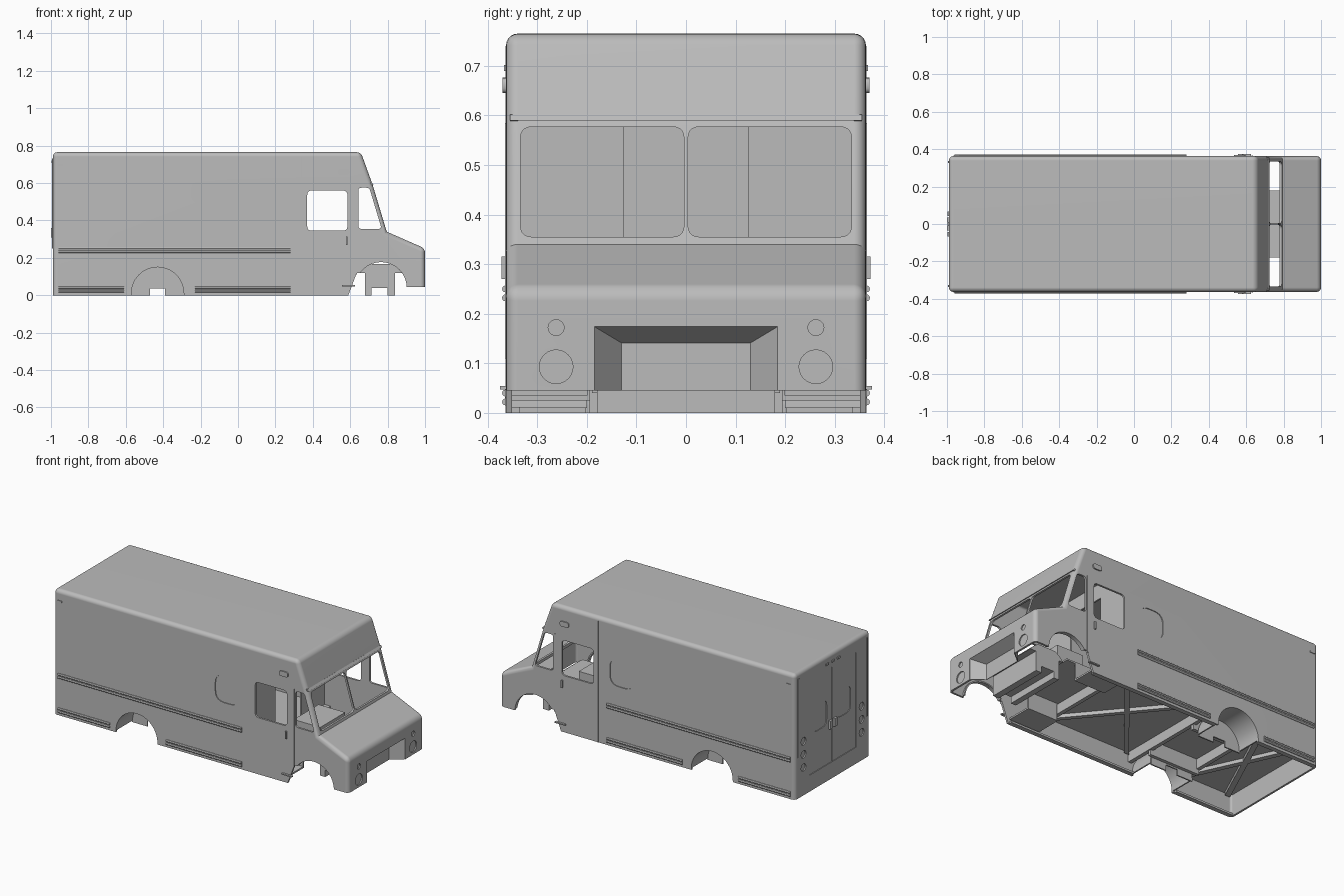
import bpy, bmesh, math
from mathutils import Vector

cube = bpy.data.objects.get("Cube")
if cube:
    bpy.data.objects.remove(cube, do_unlink=True)

paint = bpy.data.materials.new("primer_grey")
paint.use_nodes = True
GREY = (0.5, 0.5, 0.5, 1)
paint.diffuse_color = GREY
paint.node_tree.nodes["Principled BSDF"].inputs["Base Color"].default_value = GREY

W = 0.363      # half width of the body
WALL = 0.012   # sheet thickness
SIDES = (("right", -1), ("left", 1))


def finish(name, bm):
    bmesh.ops.recalc_face_normals(bm, faces=bm.faces)
    mesh = bpy.data.meshes.new(name)
    bm.to_mesh(mesh)
    bm.free()
    mesh.materials.append(paint)
    obj = bpy.data.objects.new(name, mesh)
    bpy.context.collection.objects.link(obj)
    return obj


def prism_bm(pts, axis, lo, hi):
    """Extrude a 2D outline along an axis."""
    place = {"x": lambda u, v, w: (w, u, v),
             "y": lambda u, v, w: (u, w, v),
             "z": lambda u, v, w: (u, v, w)}[axis]
    bm = bmesh.new()
    a = [bm.verts.new(place(u, v, lo)) for u, v in pts]
    b = [bm.verts.new(place(u, v, hi)) for u, v in pts]
    bm.faces.new(a)
    bm.faces.new(b[::-1])
    n = len(pts)
    for i in range(n):
        j = (i + 1) % n
        bm.faces.new((a[i], b[i], b[j], a[j]))
    bmesh.ops.recalc_face_normals(bm, faces=bm.faces)
    return bm


def prism(name, pts, axis, lo, hi):
    return finish(name, prism_bm(pts, axis, *sorted((lo, hi))))


def rect(u0, u1, v0, v1):
    u0, u1 = sorted((u0, u1))
    return [(u0, v0), (u1, v0), (u1, v1), (u0, v1)]


def box(name, x0, x1, y0, y1, z0, z1):
    return prism(name, rect(x0, x1, y0, y1), "z", z0, z1)


def rounded(pts, r, steps=5):
    """Round every corner of an outline."""
    out = []
    for i, p in enumerate(pts):
        p = Vector(p)
        a = p + (Vector(pts[i - 1]) - p).normalized() * r
        b = p + (Vector(pts[(i + 1) % len(pts)]) - p).normalized() * r
        for k in range(steps + 1):
            t = k / steps
            out.append(tuple(a * (1 - t) ** 2 + p * 2 * t * (1 - t) + b * t * t))
    return out


def arc(cx, cz, r, a0, a1, n=28):
    angles = [math.radians(a0 + (a1 - a0) * i / n) for i in range(n + 1)]
    return [(cx + r * math.cos(a), cz + r * math.sin(a)) for a in angles]


def smooth(obj):
    bpy.ops.object.select_all(action="DESELECT")
    obj.select_set(True)
    bpy.context.view_layer.objects.active = obj
    bpy.ops.object.shade_smooth_by_angle()


# Body shell: side profile, rounded edges, open underneath
profile = [(-0.99, 0), (-0.99, 0.765), (0.657, 0.765), (0.72, 0.59),
           (0.795, 0.34), (1, 0.25), (1, 0.045), (0.62, 0.045), (0.62, 0)]
bm = prism_bm(profile, "y", -W, W)
bmesh.ops.delete(bm, geom=[f for f in bm.faces if all(v.co.z < 0.05 for v in f.verts)],
                 context="FACES_ONLY")


def needs_round(e):
    a, b = (v.co for v in e.verts)
    if max(a.z, b.z) < 0.05:
        return False
    crosswise = abs(a.y - b.y) > 0.1
    return not (crosswise and 0.3 < a.z < 0.6)


bmesh.ops.bevel(bm, geom=[e for e in bm.edges if needs_round(e)], offset=0.024,
                segments=5, profile=0.5, affect="EDGES", clamp_overlap=True)
body = finish("body_shell", bm)
solid = body.modifiers.new("sheet", "SOLIDIFY")
solid.thickness, solid.offset, solid.use_even_offset = WALL, -1, True

# Openings
rear_x, rear_z, arch_r = -0.43, 0.01, 0.14
front_x, front_z, front_r = 0.765, 0.04, 0.137
cutters = [
    prism("cut_rear_arch", arc(rear_x, rear_z, arch_r, 0, 180)
          + [(rear_x - arch_r, -0.1), (rear_x + arch_r, -0.1)], "y", -1, 1),
    prism("cut_front_arch", arc(front_x, front_z, front_r, 3, 145)
          + [(0.635, 0.12), (0.59, 0), (0.57, -0.1), (0.9, -0.1)], "y", -1, 1),
    prism("cut_door_window", rounded(rect(0.37, 0.585, 0.345, 0.56), 0.025), "y", -1, 1),
    prism("cut_quarter_window", rounded([(0.643, 0.355), (0.768, 0.355), (0.702, 0.575),
                                         (0.643, 0.575)], 0.018), "y", -1, 1),
    prism("cut_grille", rect(-0.185, 0.185, 0.02, 0.174), "x", 0.95, 1.1),
    prism("cut_rear_doors", rect(-0.225, 0.225, 0.1, 0.68), "x", -1.1, -0.986),
]
for side, s in SIDES:
    # Windscreen panes, filler recesses, door panels and lamp sockets
    cutters += [
        prism("cut_windscreen_" + side, rounded(
            rect(s * 0.004, s * 0.334, 0.355, 0.577), 0.024), "x", 0.68, 0.9),
        prism("cut_filler_" + side, rounded(rect(0.1, 0.26, 0.375, 0.54), 0.06), "y",
              s * (W - 0.005), s),
        prism("cut_door_panel_" + side, rounded(rect(s * 0.05, s * 0.18, 0.34, 0.5), 0.04),
              "x", -1.1, -0.982),
        prism("cut_headlamp_" + side, arc(s * 0.262, 0.093, 0.034, 0, 345, 23), "x", 0.993, 1.1),
        prism("cut_turn_lamp_" + side, arc(s * 0.262, 0.172, 0.016, 0, 345, 23), "x", 0.993, 1.1)]
    cutters += [prism(f"cut_tail_lamp_{side}_{z}", arc(s * 0.28, z, 0.023, 0, 345, 23),
                      "x", -1.1, -0.983) for z in (0.17, 0.25, 0.33)]
for c in cutters:
    mod = body.modifiers.new(c.name, "BOOLEAN")
    mod.operation, mod.object, mod.solver = "DIFFERENCE", c, "EXACT"
bpy.context.view_layer.update()
deps = bpy.context.evaluated_depsgraph_get()
cut_mesh = bpy.data.meshes.new_from_object(body.evaluated_get(deps))
body.modifiers.clear()
body.data = cut_mesh
for c in cutters:
    bpy.data.objects.remove(c, do_unlink=True)
smooth(body)
body.modifiers.new("flat_panels", "WEIGHTED_NORMAL").keep_sharp = True

# Brow above the windscreen
prism("windscreen_brow", [(0.708, 0.602), (0.716, 0.602), (0.725, 0.59), (0.712, 0.588)],
      "y", -0.355, 0.355)

# Tapered grille pocket
bm = bmesh.new()
mouth = [bm.verts.new((0.999, y, z)) for y, z in
         [(-0.185, 0.045), (-0.185, 0.174), (0.185, 0.174), (0.185, 0.045)]]
back = [bm.verts.new((0.93, y, z)) for y, z in
        [(-0.13, 0.045), (-0.13, 0.141), (0.13, 0.141), (0.13, 0.045)]]
for i in range(3):
    bm.faces.new((mouth[i], mouth[i + 1], back[i + 1], back[i]))
bm.faces.new(back)
pocket = finish("grille_pocket", bm)
pocket.modifiers.new("sheet", "SOLIDIFY").thickness = 0.004

# Engine bay block with flattened top and axle notch, and cab engine cover
bay_top = [(x, min(z, 0.168)) for x, z in arc(front_x, front_z, 0.14, 35, 145)]
prism("engine_bay", bay_top + [
    (0.65, 0.12), (0.68, 0.12), (0.68, 0), (0.715, 0), (0.715, 0.04),
    (0.8, 0.04), (0.8, 0), (0.84, 0), (0.84, 0.12)], "y", -0.18, 0.18)
box("engine_cover", 0.46, 0.64, -0.12, 0.12, 0.14, 0.26)

# Floor, frame and diagonal braces
box("floor_rear", -0.98, rear_x - arch_r, -0.352, 0.352, 0.13, 0.14)
box("floor_between_wheels", rear_x - arch_r, rear_x + arch_r, -0.2, 0.2, 0.13, 0.14)
box("floor_main", rear_x + arch_r, 0.38, -0.352, 0.352, 0.13, 0.14)
box("cab_floor", 0.38, 0.64, -0.2, 0.2, 0.13, 0.14)
for name, x in (("rear", -0.595), ("middle", -0.265), ("front", 0.36)):
    box(f"cross_member_{name}", x - 0.012, x + 0.012, -0.35, 0.35, 0.07, 0.13)
for bay, x0, x1 in (("rear", -0.96, -0.61), ("front", -0.25, 0.35)):
    for side, s in SIDES:
        prism(f"diagonal_brace_{bay}_{side}", [
            (x0, -s * 0.34), (x0 + 0.035, -s * 0.34), (x1, s * 0.34), (x1 - 0.035, s * 0.34)],
            "z", 0.108, 0.13)

# Rear door seam
box("rear_door_seam", -0.989, -0.98, -0.003, 0.003, 0.1, 0.68)

# Bulkhead header
box("bulkhead_header", 0.33, 0.34, -0.126, 0.126, 0.66, 0.752)

# Parts on both sides
for side, s in SIDES:
    def sbox(name, x0, x1, y0, y1, z0, z1):
        return box(f"{name}_{side}", x0, x1, s * y0, s * y1, z0, z1)

    def sprism(name, pts, y0, y1):
        return prism(f"{name}_{side}", pts, "y", s * y0, s * y1)

    sbox("bulkhead", 0.33, 0.34, 0.125, 0.352, 0.14, 0.752)
    sbox("sill_rear", -0.98, -0.58, 0.335, 0.352, 0, 0.012)
    sbox("sill_main", -0.28, 0.58, 0.335, 0.352, 0, 0.012)
    sbox("chassis_rail", -0.6, -0.26, 0.17, 0.19, 0.04, 0.13)
    sbox("step_plate", 0.38, 0.58, 0.2, 0.352, 0.025, 0.035)
    sbox("step_riser", 0.38, 0.58, 0.194, 0.2, 0.025, 0.14)
    sbox("step_back", 0.372, 0.38, 0.2, 0.352, 0.025, 0.14)
    # Wheel housings
    smooth(sprism("rear_wheel_housing", arc(rear_x, rear_z, arch_r + 0.008, 0, 180)
                  + arc(rear_x, rear_z, arch_r, 180, 0), 0.2, 0.36))
    sprism("rear_wheel_housing_wall", arc(rear_x, rear_z, arch_r + 0.004, -4, 184)
           + [(rear_x - 0.04, 0), (rear_x - 0.04, 0.035),
              (rear_x + 0.04, 0.035), (rear_x + 0.04, 0)], 0.195, 0.203)
    smooth(sprism("front_arch_lip", arc(front_x, front_z, front_r + 0.008, 5, 145)
                  + arc(front_x, front_z, front_r, 145, 5), 0.338, 0.361))
    # Rub rails: a base strip with two beads
    for rail, x0, x1, z in (("upper_rail", -0.96, 0.28, 0.225),
                            ("lower_rear_rail", -0.96, -0.61, 0.015),
                            ("lower_rail", -0.23, 0.28, 0.015)):
        sbox(rail, x0, x1, 0.36, 0.3655, z, z + 0.032)
        for k in range(2):
            bead = arc(s * 0.364, z + 0.007 + k * 0.018, s * 0.007, -90, 90, 6)
            smooth(prism(f"{rail}_bead_{k}_{side}", bead, "x", x0, x1))
    # Door track, seam, handles and lamps
    sbox("door_track", 0.627, 0.635, 0.36, 0.3655, 0.11, 0.585)
    sbox("door_seam", 0.338, 0.343, 0.36, 0.3645, 0.0, 0.74)
    sbox("door_handle", 0.577, 0.586, 0.36, 0.372, 0.27, 0.315)
    sbox("step_hinge", 0.555, 0.625, 0.36, 0.375, 0.047, 0.054)
    smooth(sprism("side_lamp", rounded(rect(0.535, 0.595, 0.645, 0.676), 0.014), 0.36, 0.37))
    sbox("clearance_lamp", -0.965, -0.935, 0.36, 0.367, 0.69, 0.702)
    # Rear door hardware
    sbox("rear_door_handle", -1.0, -0.984, 0.01, 0.035, 0.31, 0.36)
    sbox("rear_post", -0.994, -0.985, 0.325, 0.337, 0.25, 0.73)

# Row of marker lamps above the rear doors
for k in range(-1, 2):
    box(f"marker_lamp_{k + 1}", -0.996, -0.985, k * 0.055 - 0.012, k * 0.055 + 0.012, 0.708, 0.72)
